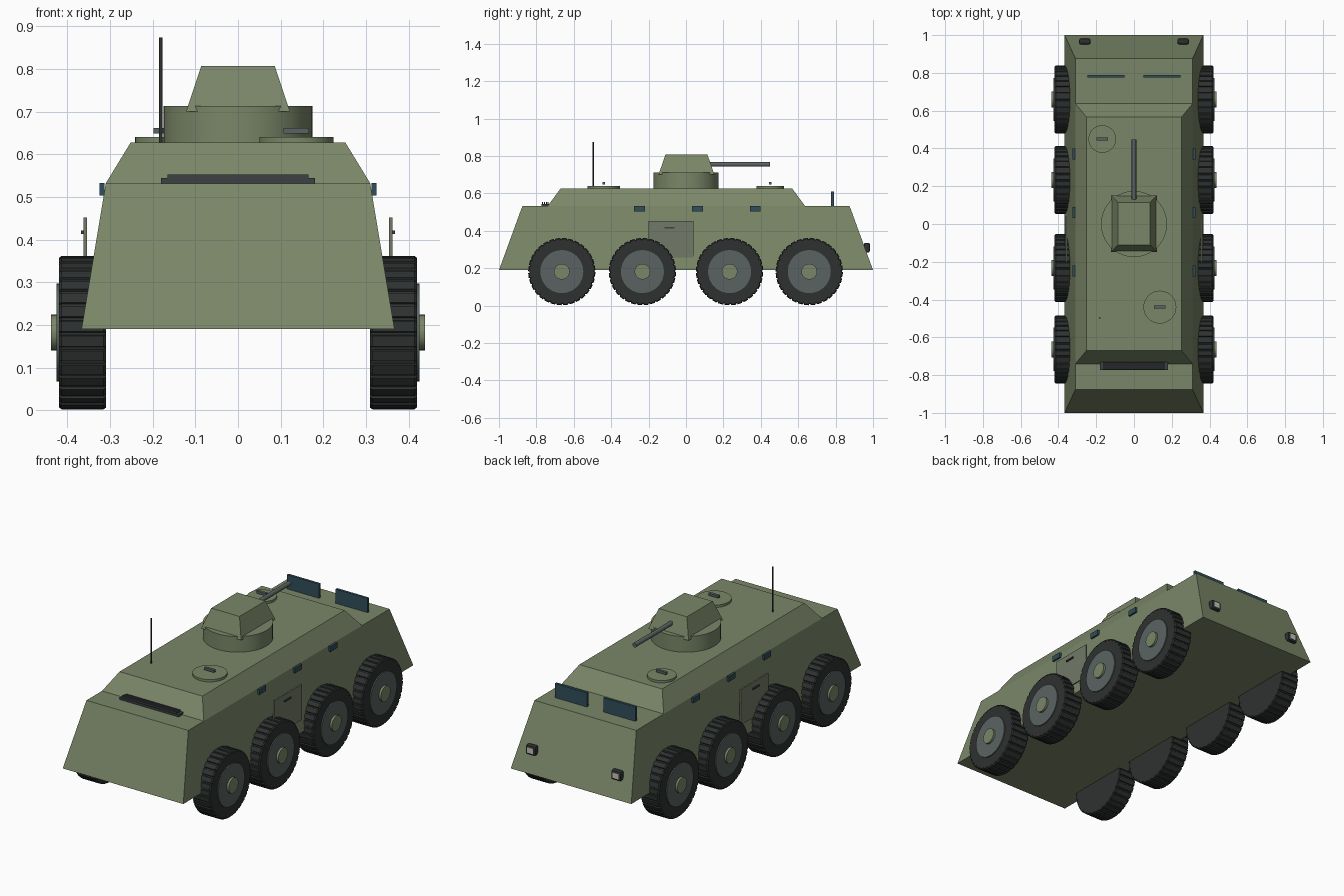
import bpy, bmesh
from math import pi, cos, sin
from mathutils import Matrix, Vector

if "Cube" in bpy.data.objects:
    bpy.data.objects.remove(bpy.data.objects["Cube"])


def material(name, rgb):
    m = bpy.data.materials.new(name)
    m.diffuse_color = (*rgb, 1)
    m.use_nodes = True
    m.node_tree.nodes["Principled BSDF"].inputs["Base Color"].default_value = m.diffuse_color
    return m


OLIVE = material("olive", (0.195, 0.24, 0.138))
DOOR = material("door_green", (0.17, 0.195, 0.135))
RUBBER = material("rubber", (0.028, 0.031, 0.031))
STEEL = material("steel", (0.10, 0.127, 0.122))
DARK = material("dark_metal", (0.045, 0.052, 0.055))
GLASS = material("blue_glass", (0.03, 0.075, 0.10))
LENS = material("lens", (0.55, 0.55, 0.48))


def finish(name, bm, mat, smooth=False):
    bmesh.ops.recalc_face_normals(bm, faces=bm.faces)
    me = bpy.data.meshes.new(name)
    bm.to_mesh(me)
    bm.free()
    me.materials.append(mat)
    ob = bpy.data.objects.new(name, me)
    bpy.context.collection.objects.link(ob)
    if smooth:
        bpy.ops.object.select_all(action='DESELECT')
        ob.select_set(True)
        bpy.context.view_layer.objects.active = ob
        bpy.ops.object.shade_smooth_by_angle(angle=0.6)
    return ob


def box(name, center, size, mat, bevel=0):
    bm = bmesh.new()
    bmesh.ops.create_cube(bm, size=1, matrix=Matrix.Translation(center) @ Matrix.Diagonal((*size, 1)))
    if bevel:
        bmesh.ops.bevel(bm, geom=bm.edges[:], offset=bevel, segments=2, profile=0.5, affect='EDGES')
    return finish(name, bm, mat)


def cylinder(name, a, b, r, mat, sides=40):
    a, b = Vector(a), Vector(b)
    turn = (b - a).to_track_quat('Z', 'Y').to_matrix().to_4x4()
    bm = bmesh.new()
    bmesh.ops.create_cone(bm, cap_ends=True, segments=sides, radius1=r, radius2=r,
                          depth=(b - a).length, matrix=Matrix.Translation((a + b) / 2) @ turn)
    return finish(name, bm, mat, True)


def loft(name, rings, mat):
    """Close a solid through equal-length rings of points."""
    bm = bmesh.new()
    vs = [[bm.verts.new(p) for p in ring] for ring in rings]
    n = len(vs[0])
    for lo, hi in zip(vs, vs[1:]):
        for i in range(n):
            bm.faces.new((lo[i], lo[(i + 1) % n], hi[(i + 1) % n], hi[i]))
    bm.faces.new(vs[0][::-1])
    bm.faces.new(vs[-1])
    return finish(name, bm, mat)


def rect(x, y0, y1, z):
    return [(-x, y0, z), (x, y0, z), (x, y1, z), (-x, y1, z)]


# Hull and turret
loft("lower_hull", [rect(0.367, -1, 1, 0.19), rect(0.31, -0.875, 0.875, 0.532)], OLIVE)
loft("upper_hull", [rect(0.31, -0.74, 0.637, 0.532), rect(0.252, -0.67, 0.567, 0.627)], OLIVE)
cylinder("turret_ring", (0, 0, 0.62), (0, 0, 0.713), 0.175, OLIVE, 48)
loft("turret", [rect(0.122, -0.147, 0.152, 0.70), rect(0.086, -0.11, 0.115, 0.807)], OLIVE)
cylinder("gun_barrel", (0, 0.11, 0.755), (0, 0.448, 0.755), 0.012, STEEL, 20)

# Roof hatches with handles
for x, y, r in ((-0.168, 0.45, 0.073), (0.137, -0.44, 0.087)):
    cylinder("hatch", (x, y, 0.62), (x, y, 0.64), r, OLIVE)
    box("hatch_handle", (x, y, 0.655), (0.06, 0.015, 0.013), STEEL)

# Antenna
cylinder("antenna", (-0.181, -0.497, 0.62), (-0.181, -0.497, 0.874), 0.004, RUBBER, 12)

# Engine grille with slats
box("grille_base", (0, -0.752, 0.538), (0.36, 0.042, 0.012), DARK)
for i in range(4):
    box("grille_slat", (0, -0.767 + i * 0.01, 0.548), (0.33, 0.005, 0.01), DARK)

# Wheels: toothed tyre, rim and hub
def tyre(side, y):
    n, z = 32, 0.182
    profile = []
    for i in range(n):
        for f, r in ((0.0, 0.174), (0.18, 0.174), (0.24, 0.18), (0.94, 0.18)):
            a = 2 * pi * (i + f) / n
            profile.append((r * cos(a), r * sin(a)))
    rings = [[(side * x, y + s * p, z + s * q) for p, q in profile]
             for x, s in ((0.31, 0.98), (0.315, 1), (0.414, 1), (0.42, 0.97))]
    loft("tyre", rings, RUBBER)
    cylinder("rim", (side * 0.40, y, z), (side * 0.426, y, z), 0.115, STEEL)
    cylinder("hub", (side * 0.42, y, z), (side * 0.438, y, z), 0.042, OLIVE, 24)


for side in (-1, 1):
    for y in (-0.664, -0.233, 0.233, 0.659):
        tyre(side, y)
    # Side door and handle
    box("side_door", (side * 0.358, -0.08, 0.354), (0.008, 0.24, 0.195), DOOR)
    box("door_handle", (side * 0.364, -0.088, 0.417), (0.009, 0.055, 0.008), DARK)
    # Vision ports
    for y in (-0.248, 0.062, 0.37):
        box("vision_port", (side * 0.319, y, 0.518), (0.012, 0.058, 0.029), GLASS)
    # Windscreens
    box("windscreen", (side * 0.148, 0.783, 0.57), (0.195, 0.014, 0.08), GLASS)
    # Headlights
    box("headlight", (side * 0.26, 0.967, 0.31), (0.06, 0.032, 0.052), RUBBER, 0.009)
    box("headlight_lens", (side * 0.26, 0.982, 0.31), (0.036, 0.006, 0.03), LENS)
